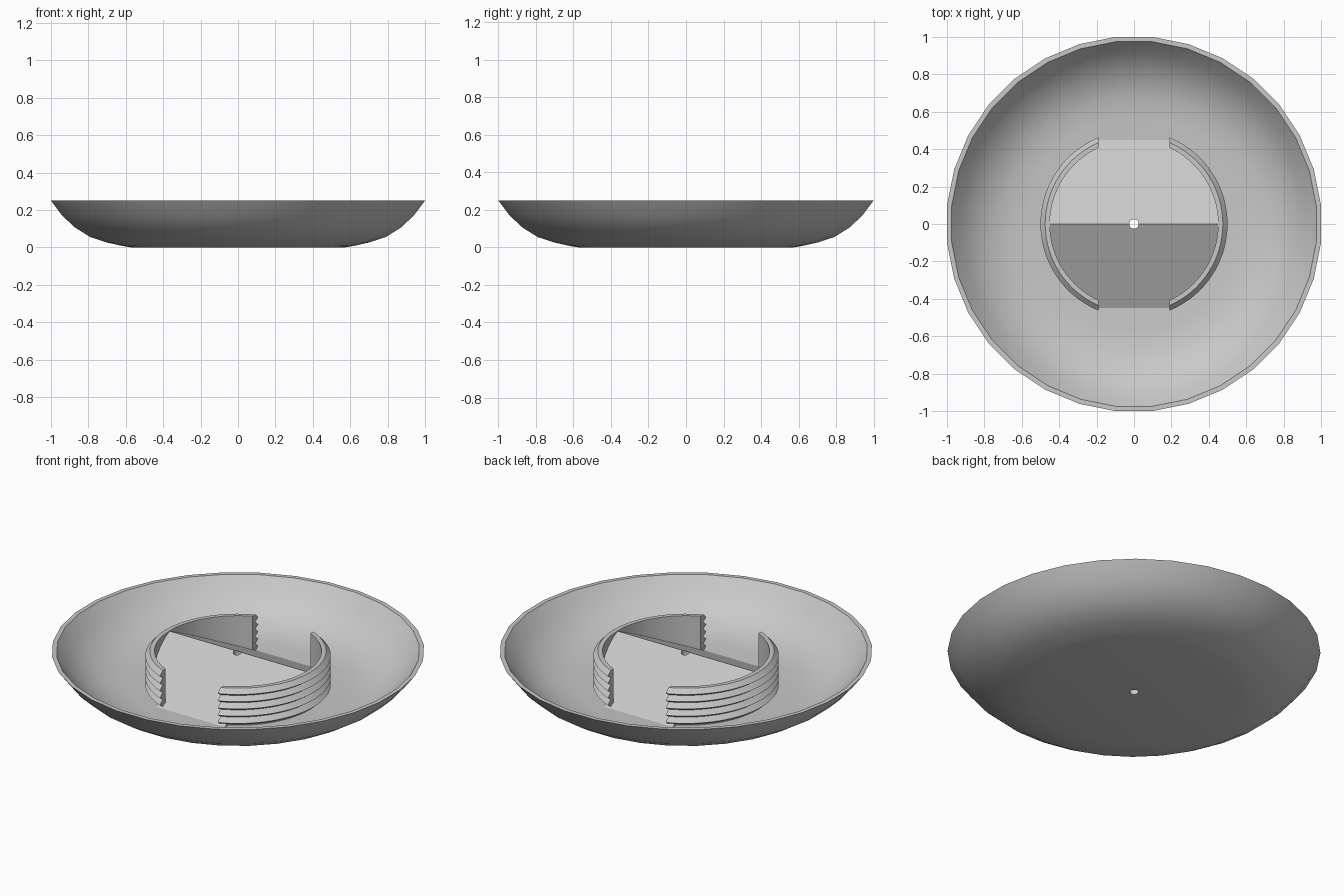
import bpy, bmesh, math

cube = bpy.data.objects.get("Cube")
if cube:
    bpy.data.objects.remove(cube, do_unlink=True)

# Single matte grey for everything
grey = bpy.data.materials.new("light_grey")
grey.use_nodes = True
colour = (0.58, 0.58, 0.58, 1)
grey.diffuse_color = colour
grey.node_tree.nodes["Principled BSDF"].inputs["Base Color"].default_value = colour

HOLE = 0.025      # drain hole radius
TOP = 0.25        # height of rim, collar and ridge
INNER = 0.45      # collar inner radius
GAP = 0.19        # half width of the collar openings


def skin(name, rows, wrap_around, wrap_profile, caps=False):
    """Join rows of points into a surface; each row is one profile section."""
    bm = bmesh.new()
    grid = [[bm.verts.new(p) for p in row] for row in rows]
    n, m = len(grid), len(grid[0])
    for i in range(n if wrap_around else n - 1):
        a, b = grid[i], grid[(i + 1) % n]
        for j in range(m if wrap_profile else m - 1):
            k = (j + 1) % m
            bm.faces.new((a[j], b[j], b[k], a[k]))
    if caps:
        bm.faces.new(grid[0])
        bm.faces.new(grid[-1][::-1])
    bmesh.ops.recalc_face_normals(bm, faces=bm.faces)
    mesh = bpy.data.meshes.new(name)
    bm.to_mesh(mesh)
    bm.free()
    mesh.materials.append(grey)
    obj = bpy.data.objects.new(name, mesh)
    bpy.context.collection.objects.link(obj)
    bpy.ops.object.select_all(action="DESELECT")
    obj.select_set(True)
    bpy.context.view_layer.objects.active = obj
    bpy.ops.object.shade_smooth_by_angle(angle=math.radians(30))
    return obj


def polar(r, angle, z):
    return (r * math.cos(angle), r * math.sin(angle), z)


# Shallow bowl: closed wall profile swept around the drain hole
outer = [(HOLE, 0), (0.57, 0), (0.62, 0.008), (0.7, 0.026), (0.79, 0.055),
         (0.87, 0.105), (0.94, 0.17), (1, TOP)]
inner = [(0.975, TOP), (0.915, 0.175), (0.85, 0.118), (0.77, 0.07),
         (0.68, 0.042), (0.57, 0.03), (HOLE, 0.03)]
SIDES = 32
fit = 1 / math.cos(math.pi / SIDES)
skin("bowl", [[polar(r * fit if r > HOLE else r, math.tau * (i + 0.5) / SIDES, z)
               for r, z in outer + inner] for i in range(SIDES)], True, True)


# Ridged drain ramp: two slopes falling from the centre line to the openings
def ramp_section(angle):
    reach = INNER + 0.003
    if abs(math.cos(angle)) * INNER < GAP + 0.01:
        reach = 0.465 / abs(math.sin(angle))
    def roof(r):
        return max(0.015, TOP - 0.002 - 0.485 * abs(r * math.sin(angle)))
    return [polar(HOLE, angle, 0.005), polar(HOLE, angle, roof(HOLE)),
            polar(reach, angle, roof(reach)), polar(reach, angle, 0.015)]


skin("drain_ramp", [ramp_section(math.tau * i / 96) for i in range(96)], True, False)

# Threaded collar: two arcs with a toothed outside, cut square at the openings
TEETH = 5
pitch = (TOP - 0.035) / TEETH
profile = [(INNER, 0.02), (INNER, TOP)]
for t in range(TEETH):
    z = TOP - t * pitch
    profile += [(0.475, z), (0.5, z - pitch * 0.6)]
profile += [(0.475, 0.035), (0.475, 0.02)]

STEPS = 32
for side, name in ((1, "left_collar"), (-1, "right_collar")):
    rows = []
    for i in range(STEPS + 1):
        share = 2 * i / STEPS - 1
        points = [polar(r, share * math.acos(GAP / r), z) for r, z in profile]
        rows.append([(side * x, y, z) for x, y, z in points])
    skin(name, rows, False, True, caps=True)
